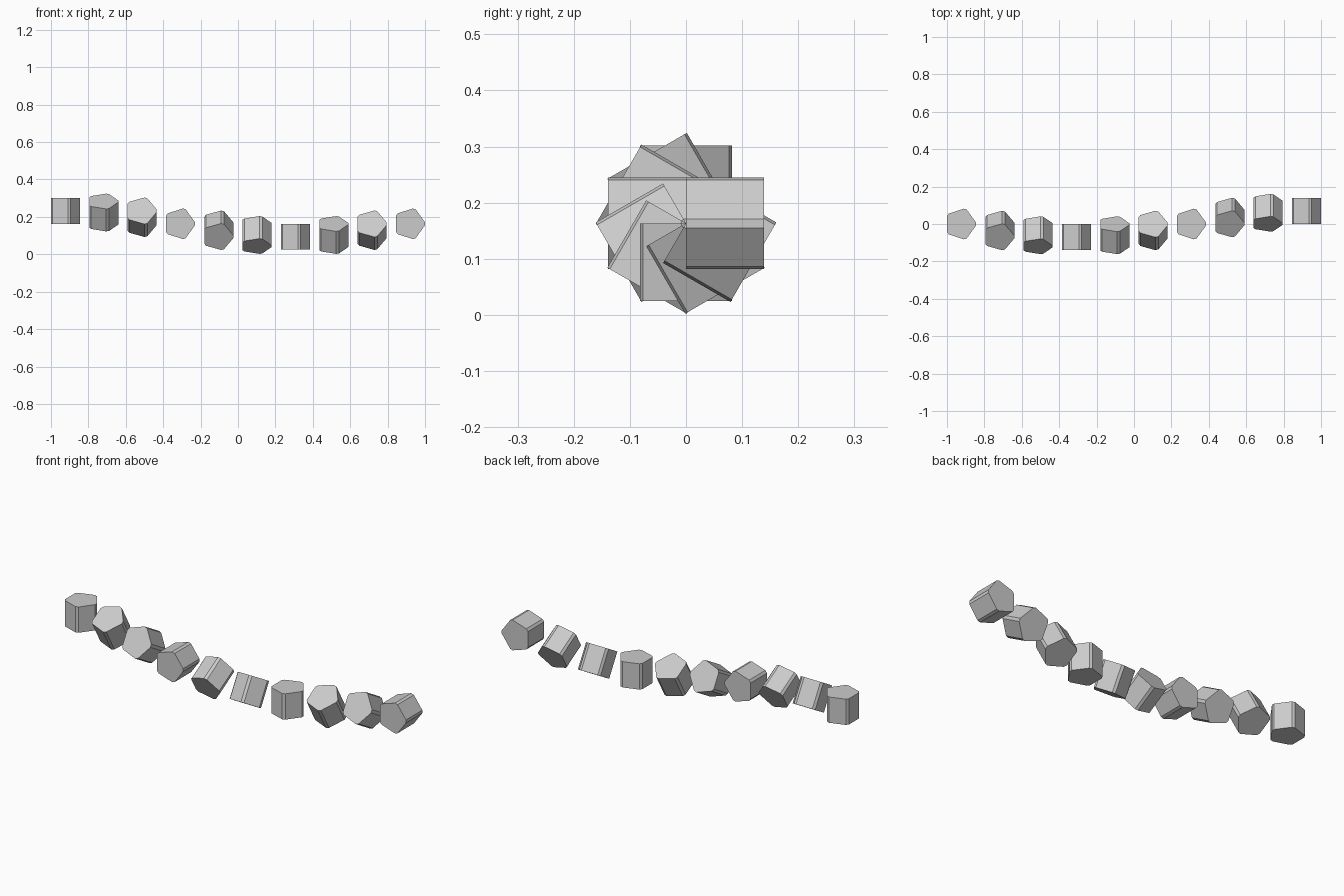
import bpy, bmesh
from math import cos, sin, pi, radians
from mathutils import Matrix

if "Cube" in bpy.data.objects:
    bpy.data.objects.remove(bpy.data.objects["Cube"])

COUNT = 10
LENGTH = 0.1387       # prism length, from the twist axis outwards
FLAT = 0.0834         # distance from prism centre to each chamfered corner
HALF = 0.008          # half width of the corner chamfer
AXIS_Z = 0.1633       # height of the twist axis
X_FIRST, X_LAST = -0.9278, 0.9166

# Pentagon with chamfered corners, one corner pointing to +x
profile = []
for k in range(5):
    a = k * 2 * pi / 5
    for s in (-HALF, HALF):
        profile.append((FLAT * cos(a) - s * sin(a), FLAT * sin(a) + s * cos(a)))


def pentagon_prism(name, matrix):
    bm = bmesh.new()
    base = bm.faces.new([bm.verts.new((x, y, 0)) for x, y in profile])
    top = bmesh.ops.extrude_face_region(bm, geom=[base], use_keep_orig=True)
    verts = [v for v in top["geom"] if isinstance(v, bmesh.types.BMVert)]
    bmesh.ops.translate(bm, verts=verts, vec=(0, 0, LENGTH))
    bmesh.ops.recalc_face_normals(bm, faces=bm.faces)
    mesh = bpy.data.meshes.new(name)
    bm.to_mesh(mesh)
    bm.free()
    obj = bpy.data.objects.new(name, mesh)
    obj.matrix_world = matrix
    bpy.context.collection.objects.link(obj)


# Row of prisms, each turned 30 degrees further about the x axis
for i in range(COUNT):
    x = X_FIRST + (X_LAST - X_FIRST) * i / (COUNT - 1)
    pentagon_prism(f"pentagon_prism_{i + 1}",
                   Matrix.Translation((x, 0, AXIS_Z)) @ Matrix.Rotation(radians(30 * i), 4, 'X'))
